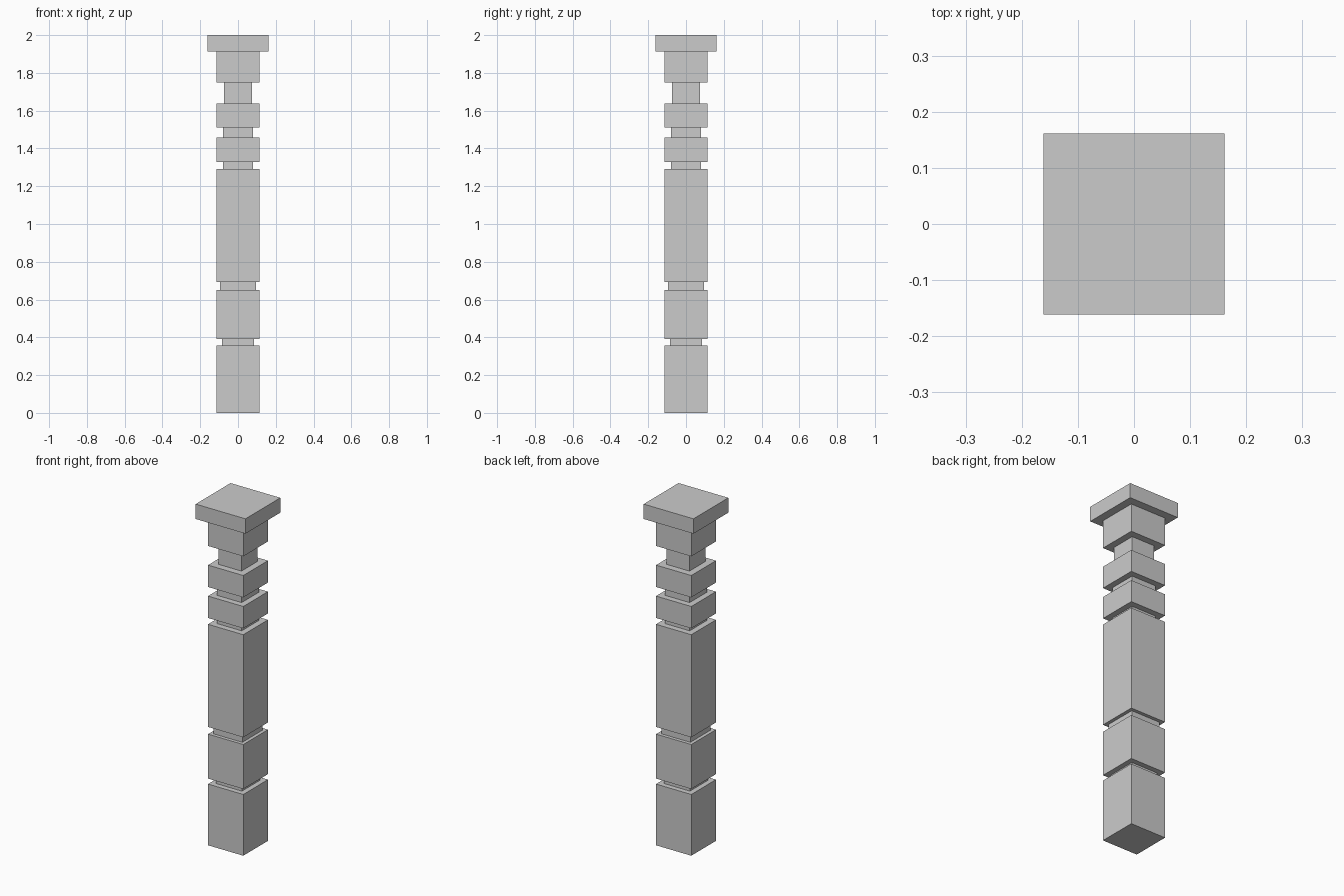
import bpy

if "Cube" in bpy.data.objects:
    bpy.data.objects.remove(bpy.data.objects["Cube"])

# Square column: stacked blocks separated by recessed necks
# (name, half width, bottom z, top z)
SECTIONS = [
    ("base_block", 0.114, 0.0, 0.358),
    ("base_neck", 0.084, 0.358, 0.39),
    ("lower_block", 0.114, 0.39, 0.65),
    ("lower_neck", 0.094, 0.65, 0.692),
    ("shaft", 0.114, 0.692, 1.292),
    ("shaft_neck", 0.079, 1.292, 1.329),
    ("lower_ring", 0.114, 1.329, 1.457),
    ("ring_neck", 0.079, 1.457, 1.51),
    ("upper_ring", 0.114, 1.51, 1.638),
    ("top_neck", 0.074, 1.638, 1.75),
    ("capital_block", 0.114, 1.75, 1.913),
    ("cap_slab", 0.161, 1.913, 2.0),
]


def box(name, half, z0, z1):
    bpy.ops.mesh.primitive_cube_add(size=1, location=(0, 0, (z0 + z1) / 2))
    obj = bpy.context.object
    obj.name = name
    obj.scale = (2 * half, 2 * half, z1 - z0)
    bpy.ops.object.transform_apply(location=False, rotation=False, scale=True)


for section in SECTIONS:
    box(*section)
